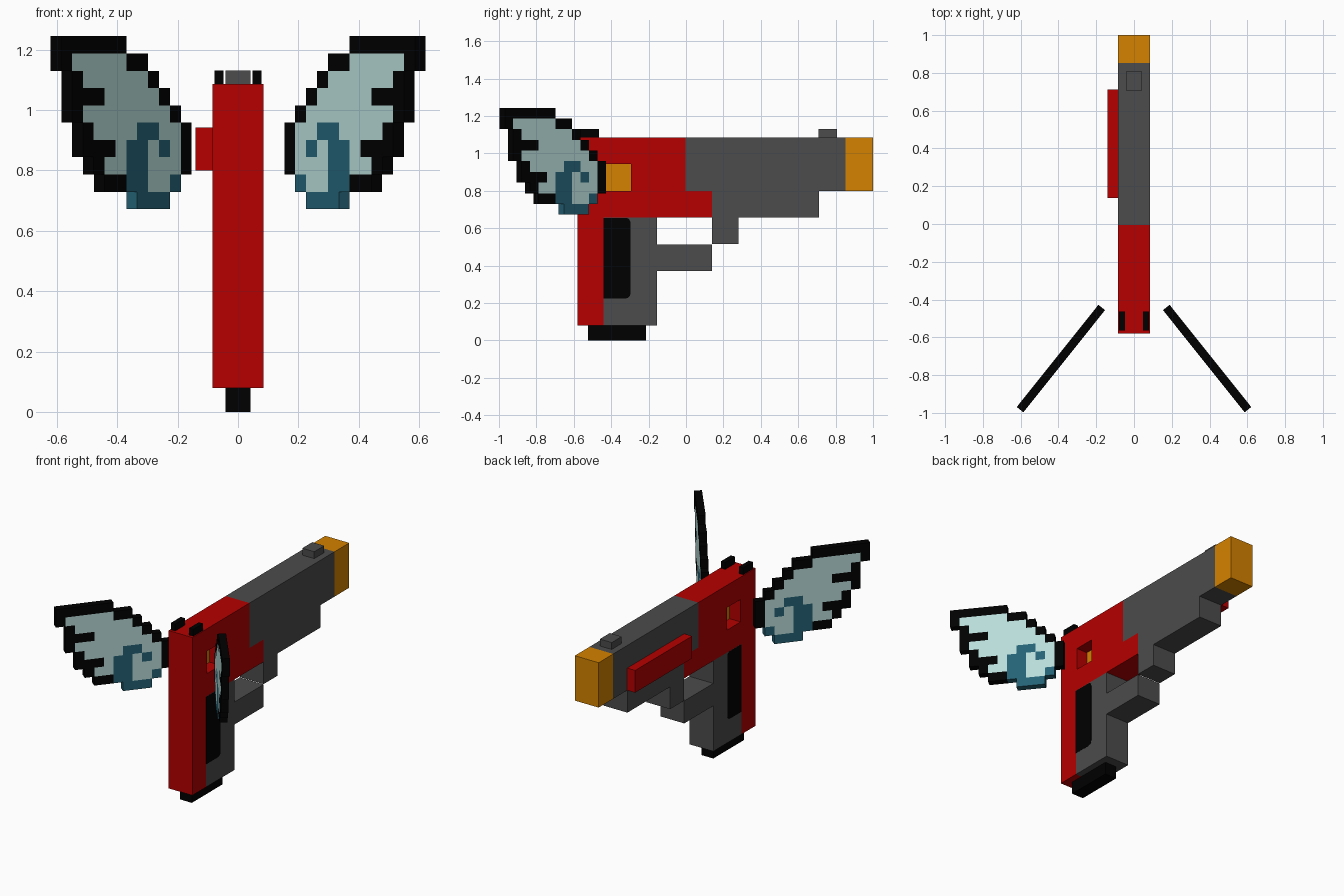
import bpy
import bmesh
from math import pi, cos, sin
from mathutils import Vector

cube = bpy.data.objects.get("Cube")
if cube:
    bpy.data.objects.remove(cube, do_unlink=True)


def material(name, r, g, b):
    lin = [(c / 255 / 12.92) if c < 11 else ((c / 255 + 0.055) / 1.055) ** 2.4 for c in (r, g, b)]
    mat = bpy.data.materials.new(name)
    mat.use_nodes = True
    mat.diffuse_color = (*lin, 1)
    mat.node_tree.nodes["Principled BSDF"].inputs["Base Color"].default_value = (*lin, 1)
    return mat


RED = material("red", 182, 0, 0)
GRAY = material("dark gray", 76, 76, 76)
ORANGE = material("orange", 212, 130, 0)
BLACK = material("black", 0, 0, 0)
PALE = material("pale feather", 184, 220, 217)
TEAL = material("teal", 36, 98, 117)

W = 0.084    # half width of the body
TOP = 1.086  # top of the body


def finish(name, bm, mats):
    bmesh.ops.recalc_face_normals(bm, faces=bm.faces[:])
    mesh = bpy.data.meshes.new(name)
    bm.to_mesh(mesh)
    bm.free()
    for mat in mats:
        mesh.materials.append(mat)
    obj = bpy.data.objects.new(name, mesh)
    bpy.context.collection.objects.link(obj)
    return obj


def slab(name, outline, x0, x1, mat):
    """Extrude a (y, z) outline from x0 to x1."""
    bm = bmesh.new()
    face = bm.faces.new([bm.verts.new((x0, y, z)) for y, z in outline])
    new = bmesh.ops.extrude_face_region(bm, geom=[face])["geom"]
    moved = [v for v in new if isinstance(v, bmesh.types.BMVert)]
    bmesh.ops.translate(bm, verts=moved, vec=(x1 - x0, 0, 0))
    return finish(name, bm, [mat])


def box(name, x0, x1, y0, y1, z0, z1, mat):
    return slab(name, [(y0, z0), (y1, z0), (y1, z1), (y0, z1)], x0, x1, mat)


# Red rear frame, with a deep square recess on each side
frame = slab("rear_frame", [(-0.58, 0.08), (-0.44, 0.08), (-0.44, 0.657), (0.138, 0.657),
                            (0.138, 0.8), (-0.004, 0.8), (-0.004, TOP), (-0.58, TOP)], -W, W, RED)
frame.data.materials.append(ORANGE)
for side in (-1, 1):
    a, b = sorted((side * 0.007, side * 0.2))
    cutter = box("recess_cutter", a, b, -0.43, -0.295, 0.8, 0.943, RED)
    cutter.hide_render = True
    mod = frame.modifiers.new("recess", "BOOLEAN")
    mod.operation, mod.solver, mod.object = "DIFFERENCE", "EXACT", cutter
    bpy.context.view_layer.objects.active = frame
    bpy.ops.object.modifier_apply(modifier=mod.name)
    bpy.data.objects.remove(cutter, do_unlink=True)
for poly in frame.data.polygons:
    floor = abs(poly.normal.x) > 0.9 and abs(poly.center.x) < 0.04
    poly.material_index = 1 if floor else 0

# Gray barrel and grip with the trigger guard
slab("barrel", [(-0.004, 0.8), (0.138, 0.8), (0.138, 0.515), (0.28, 0.515), (0.28, 0.657),
                (0.71, 0.657), (0.71, 0.8), (0.853, 0.8), (0.853, TOP), (-0.004, TOP)], -W, W, GRAY)
slab("grip", [(-0.44, 0.08), (-0.155, 0.08), (-0.155, 0.37), (0.138, 0.37), (0.138, 0.513),
              (-0.155, 0.513), (-0.155, 0.657), (-0.44, 0.657)], -W, W, GRAY)

# Muzzle, sights, magazine base and side rail
box("muzzle", -W, W, 0.853, 1.0, 0.8, TOP, ORANGE)
box("front_sight", -0.042, 0.042, 0.708, 0.808, TOP, 1.13, GRAY)
for label, x in (("right", -0.0635), ("left", 0.0635)):
    box(label + "_rear_sight", x - 0.015, x + 0.015, -0.563, -0.464, TOP, 1.13, BLACK)
box("magazine_base", -0.042, 0.042, -0.525, -0.215, 0, 0.08, BLACK)
box("side_rail", -0.14, -W, 0.138, 0.712, 0.8, 0.942, RED)

# Grip panels with rounded outer corners
R = 0.025
panel = [(-0.44, 0.655), (-0.44, 0.225)]
for cz, start in ((0.225 + R, -pi / 2), (0.655 - R, 0)):
    for i in range(5):
        t = start + i * pi / 8
        panel.append((-0.297 - R + R * cos(t), cz + R * sin(t)))
for label, side in (("right", -1), ("left", 1)):
    slab(label + "_grip_panel", panel, side * (W - 0.005), side * (W + 0.001), BLACK)

# Stepped wings: K black, W pale, T teal, from the root to the tip
FEATHERS = ["......KKKKKK",
            "....KKWWWWWK",
            "...KWWWWWWK.",
            "..KWWWWWKKK.",
            ".KWWWWWWWWK.",
            "KWWTTWWWWK..",
            "KWTWTTWKKK..",
            "KWWWTTWWK...",
            ".TWWTTKK....",
            "..TTT......."]
LENGTH, HEIGHT, HALF = 0.0577, 0.0572, 0.0225  # cell size, half thickness
ALONG = Vector((0.624, -0.781, 0)).normalized()
ACROSS = Vector((-ALONG.y, ALONG.x, 0))
ROOT = Vector((0.171, -0.442, 1.244))


def cell(r, c):
    inside = 0 <= r < len(FEATHERS) and 0 <= c < len(FEATHERS[0])
    return FEATHERS[r][c] if inside else "."


def wing(name, side):
    bm = bmesh.new()

    def corner(r, c, t):
        p = ROOT + ALONG * (c * LENGTH) + ACROSS * (t * HALF) - Vector((0, 0, r * HEIGHT))
        return bm.verts.new((p.x * side, p.y, p.z))

    for r in range(len(FEATHERS)):
        for c in range(len(FEATHERS[0])):
            if cell(r, c) == ".":
                continue
            ring = [(r, c), (r, c + 1), (r + 1, c + 1), (r + 1, c)]
            faces = [[corner(*p, t) for p in ring] for t in (-1, 1)]
            beyond = [(r - 1, c), (r, c + 1), (r + 1, c), (r, c - 1)]
            for i, n in enumerate(beyond):
                if cell(*n) == ".":
                    p, q = ring[i], ring[(i + 1) % 4]
                    faces.append([corner(*p, -1), corner(*q, -1), corner(*q, 1), corner(*p, 1)])
            for verts in faces:
                bm.faces.new(verts).material_index = "KWT".index(cell(r, c))
    bmesh.ops.remove_doubles(bm, verts=bm.verts[:], dist=0.001)
    return finish(name, bm, [BLACK, PALE, TEAL])


wing("left_wing", 1)
wing("right_wing", -1)
